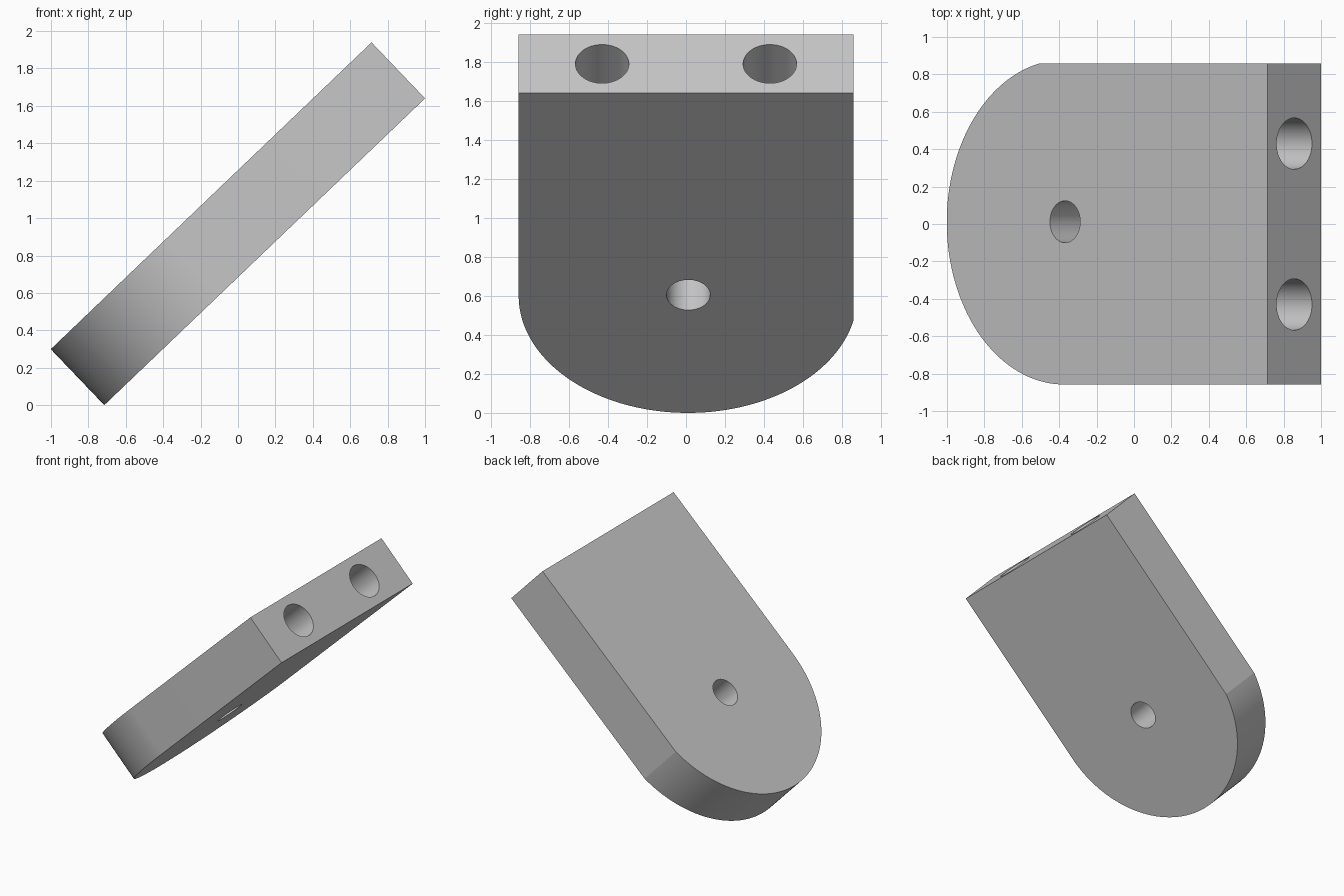
import bpy, bmesh, math
from mathutils import Matrix, Vector

cube = bpy.data.objects.get("Cube")
if cube:
    bpy.data.objects.remove(cube, do_unlink=True)

LENGTH, HALF_W, THICK = 2.373, 0.858, 0.414
RADIUS, CENTRE_Y = 0.868, 0.01
TILT = math.radians(43.72)

grey = bpy.data.materials.new("plain grey")
grey.use_nodes = True
colour = (0.57, 0.57, 0.57, 1)
grey.diffuse_color = colour
grey.node_tree.nodes["Principled BSDF"].inputs["Base Color"].default_value = colour


def add_object(name, bm):
    mesh = bpy.data.meshes.new(name)
    bmesh.ops.recalc_face_normals(bm, faces=bm.faces)
    bm.to_mesh(mesh)
    bm.free()
    mesh.materials.append(grey)
    obj = bpy.data.objects.new(name, mesh)
    bpy.context.collection.objects.link(obj)
    return obj


def drill(target, centre, axis, radius, depth):
    """Cut a round hole of the given total depth centred on a point."""
    bm = bmesh.new()
    turn = Vector((0, 0, 1)).rotation_difference(Vector(axis)).to_matrix().to_4x4()
    bmesh.ops.create_cone(bm, cap_ends=True, segments=64, radius1=radius,
                          radius2=radius, depth=depth,
                          matrix=Matrix.Translation(centre) @ turn)
    cutter = add_object("hole_cutter", bm)
    cutter.hide_render = True
    mod = target.modifiers.new("hole", 'BOOLEAN')
    mod.operation = 'DIFFERENCE'
    mod.solver = 'EXACT'
    mod.object = cutter
    bpy.ops.object.modifier_apply(modifier=mod.name)
    bpy.data.objects.remove(cutter, do_unlink=True)


# Slab outline: square end, then a round end slightly off centre
start = math.asin((HALF_W - CENTRE_Y) / RADIUS)
end = -math.pi / 2
steps = 72
outline = [(LENGTH, -HALF_W), (LENGTH, HALF_W)]
for i in range(steps + 1):
    a = start + (end - start) * i / steps
    outline.append((RADIUS * (1 - math.cos(a)), CENTRE_Y + RADIUS * math.sin(a)))

bm = bmesh.new()
face = bm.faces.new([bm.verts.new((x, y, 0)) for x, y in outline])
raised = bmesh.ops.extrude_face_region(bm, geom=[face])["geom"]
bmesh.ops.translate(bm, vec=(0, 0, THICK),
                    verts=[g for g in raised if isinstance(g, bmesh.types.BMVert)])
plate = add_object("rounded_plate", bm)
bpy.ops.object.select_all(action='DESELECT')
bpy.context.view_layer.objects.active = plate
plate.select_set(True)

# Through hole at the round end, two deep blind holes in the square end
drill(plate, (RADIUS + 0.007, 0.012, THICK / 2), (0, 0, 1), 0.112, 1)
for side in (-1, 1):
    drill(plate, (LENGTH, side * 0.43, THICK / 2), (1, 0, 0), 0.137, 1.7)

# Tilt the plate so it rests on its round end
plate.data.transform(Matrix.Translation((-0.715, 0, 0)) @ Matrix.Rotation(-TILT, 4, 'Y'))
bpy.ops.object.shade_smooth_by_angle(angle=math.radians(12))
